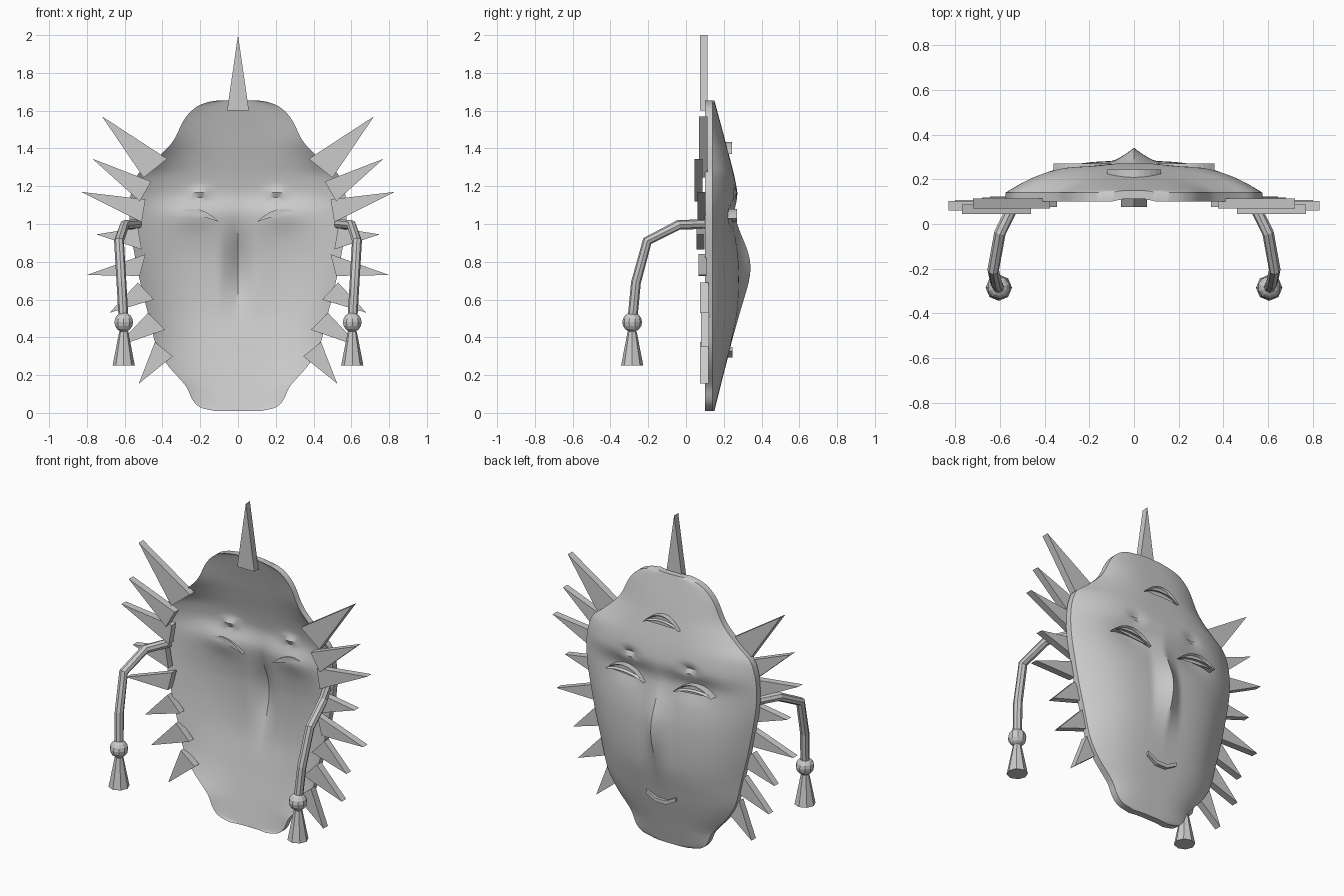
import bpy, bmesh, math
from mathutils import Vector

if "Cube" in bpy.data.objects:
    bpy.data.objects.remove(bpy.data.objects["Cube"])

grey = bpy.data.materials.new("plain grey")
grey.use_nodes = True
COLOUR = (0.6, 0.6, 0.6, 1)
grey.diffuse_color = COLOUR
grey.node_tree.nodes["Principled BSDF"].inputs["Base Color"].default_value = COLOUR


def finish(name, bm, smooth=None):
    """Turn a bmesh into a named object."""
    bmesh.ops.recalc_face_normals(bm, faces=bm.faces)
    mesh = bpy.data.meshes.new(name)
    bm.to_mesh(mesh)
    bm.free()
    mesh.materials.append(grey)
    obj = bpy.data.objects.new(name, mesh)
    bpy.context.collection.objects.link(obj)
    if smooth:
        bpy.ops.object.select_all(action='DESELECT')
        obj.select_set(True)
        bpy.context.view_layer.objects.active = obj
        bpy.ops.object.shade_smooth_by_angle(angle=math.radians(smooth))
    return obj


def curve_at(points, t):
    """Smooth interpolation through (t, value) points."""
    def slope(i):
        a, b = points[max(i - 1, 0)], points[min(i + 1, len(points) - 1)]
        return (b[1] - a[1]) / (b[0] - a[0])
    i = 0
    while i < len(points) - 2 and t > points[i + 1][0]:
        i += 1
    (t0, v0), (t1, v1) = points[i], points[i + 1]
    h = t1 - t0
    s = min(max((t - t0) / h, 0), 1)
    return ((1 + 2 * s) * (1 - s) ** 2 * v0 + s * (1 - s) ** 2 * h * slope(i)
            + s * s * (3 - 2 * s) * v1 + s * s * (s - 1) * h * slope(i + 1))


# Mask: half width and centre depth along the height
WIDTH = [(0.01, 0.12), (0.025, 0.19), (0.06, 0.235), (0.14, 0.275), (0.25, 0.37), (0.35, 0.43),
         (0.5, 0.47), (0.75, 0.53), (1.05, 0.575), (1.25, 0.54), (1.33, 0.45), (1.43, 0.35),
         (1.56, 0.28), (1.62, 0.22), (1.645, 0.16), (1.655, 0.1)]
DEPTH = [(0.01, 0.15), (0.15, 0.185), (0.35, 0.235), (0.55, 0.275), (0.8, 0.28),
         (1.05, 0.25), (1.17, 0.27), (1.45, 0.205), (1.655, 0.15)]


def bump(d, size):
    return math.exp(-(d / size) ** 2)


def mask_y(x, z):
    u = min(abs(x) / curve_at(WIDTH, z), 1)
    y = 0.14 + (curve_at(DEPTH, z) - 0.14) * (1 - u ** 3.2)
    nose = max(0, 1 - abs(x) / 0.1) ** 1.3
    y += 0.06 * nose * bump(z - 0.78, 0.2)
    y -= 0.02 * bump(abs(x) - 0.23, 0.12) * bump(z - 1.05, 0.07)    # eye sockets
    y -= 0.025 * bump(abs(x) - 0.2, 0.05) * bump(z - 1.165, 0.02)   # brow dents
    return y


bm = bmesh.new()
ROWS, COLS = 90, 60
grid = []
for r in range(ROWS + 1):
    z = 0.01 + 1.645 * (1 - math.cos(math.pi * r / ROWS)) / 2
    w = curve_at(WIDTH, z)
    xs = [w * (2 * c / COLS - 1) for c in range(COLS + 1)]
    grid.append([bm.verts.new((x, mask_y(x, z), z)) for x in xs])
for lo, hi in zip(grid, grid[1:]):
    for c in range(COLS):
        bm.faces.new((lo[c], lo[c + 1], hi[c + 1], hi[c]))
# Straight rim backwards and a matching inner skin
shell = bmesh.ops.extrude_face_region(bm, geom=bm.faces[:])
bmesh.ops.translate(bm, vec=(0, -0.04, 0),
                    verts=[v for v in shell["geom"] if isinstance(v, bmesh.types.BMVert)])
finish("mask", bm, 35)


def plate(name, outline, y0, y1, recess=0):
    """Flat shape in x and z, extruded along y, with an optional sunken front."""
    bm = bmesh.new()
    face = bm.faces.new([bm.verts.new((x, y0, z)) for x, z in outline])
    out = bmesh.ops.extrude_face_region(bm, geom=[face], use_keep_orig=True)
    bmesh.ops.translate(bm, vec=(0, y1 - y0, 0),
                        verts=[v for v in out["geom"] if isinstance(v, bmesh.types.BMVert)])
    bmesh.ops.recalc_face_normals(bm, faces=bm.faces)
    if recess:
        front = [f for f in bm.faces if f.normal.y > 0.9]
        bmesh.ops.inset_region(bm, faces=front, thickness=0.008)
        bmesh.ops.translate(bm, vec=(0, -recess, 0), verts=front[0].verts)
    return finish(name, bm)


# Spikes: tip, then the two base corners, thin wedges round the rim
plate("top_spike", [(0, 2), (-0.058, 1.6), (0.058, 1.6)], 0.075, 0.115)
SPIKES = [
    (0.72, 1.57, 0.375, 1.345, 0.50, 1.245, 0.07),
    (0.77, 1.345, 0.46, 1.225, 0.52, 1.12, 0.045),
    (0.83, 1.17, 0.49, 1.13, 0.51, 1.01, 0.06),
    (0.75, 0.945, 0.53, 0.98, 0.51, 0.865, 0.055),
    (0.80, 0.73, 0.49, 0.84, 0.52, 0.725, 0.065),
    (0.68, 0.53, 0.53, 0.69, 0.445, 0.60, 0.075),
    (0.645, 0.35, 0.476, 0.53, 0.386, 0.44, 0.08),
    (0.525, 0.155, 0.44, 0.375, 0.345, 0.30, 0.075)]
for side, s in (("left", 1), ("right", -1)):
    for i, (tx, tz, ax, az, bx, bz, y) in enumerate(SPIKES):
        plate(f"{side}_spike_{i + 1}", [(s * tx, tz), (s * ax, az), (s * bx, bz)], y, y + 0.043)


def crescent(cx, cz, half, rise, thick, tilt, n=10):
    """Arched outline, thickest in the middle."""
    ts = [2 * i / n - 1 for i in range(n + 1)]
    arch = [(t, rise * (1 - t * t)) for t in ts]
    low = [(t, (rise - thick) * (1 - t * t)) for t in ts[1:-1]]
    return [(cx + half * t, cz + h + tilt * t) for t, h in arch + low[::-1]]


# Eyes and forehead mark
for side, s in (("left", 1), ("right", -1)):
    plate(f"{side}_eye", crescent(s * 0.23, 1.02, 0.13, 0.06, 0.037, s * 0.01), 0.185, 0.27, 0.015)
plate("forehead_mark", crescent(0, 1.37, 0.12, 0.065, 0.035, 0), 0.2, 0.243, 0.01)

# Mouth: a shallow bent bar
top = [(-0.1, 0.35), (-0.035, 0.315), (0.035, 0.315), (0.1, 0.35)]
plate("mouth", top + [(x, z - 0.023) for x, z in top[::-1]], 0.2, 0.245)


def tube(name, path, radius, sides=8):
    """Round bar along a path of points."""
    bm = bmesh.new()
    pts = [Vector(p) for p in path]
    rings = []
    for i, p in enumerate(pts):
        d = (pts[min(i + 1, len(pts) - 1)] - pts[max(i - 1, 0)]).normalized()
        a = d.cross(Vector((1, 0, 0))).normalized()
        b = d.cross(a)
        angles = [2 * math.pi * k / sides for k in range(sides)]
        rings.append([bm.verts.new(p + radius * (a * math.cos(t) + b * math.sin(t)))
                      for t in angles])
    for lo, hi in zip(rings, rings[1:]):
        for k in range(sides):
            j = (k + 1) % sides
            bm.faces.new((lo[k], lo[j], hi[j], hi[k]))
    bm.faces.new(rings[0])
    bm.faces.new(rings[-1])
    return finish(name, bm)


# Hanging cords with bead and tassel
for side, s in (("left", 1), ("right", -1)):
    path = [(0.53, 0.1, 1.0), (0.60, -0.04, 0.995), (0.63, -0.205, 0.91),
            (0.617, -0.265, 0.69), (0.605, -0.285, 0.48)]
    tube(f"{side}_cord", [(s * x, y, z) for x, y, z in path], 0.026)
    end = Vector((s * 0.605, -0.285, 0.48))
    bm = bmesh.new()
    bmesh.ops.create_uvsphere(bm, u_segments=10, v_segments=8, radius=0.052)
    bmesh.ops.translate(bm, vec=end, verts=bm.verts)
    finish(f"{side}_bead", bm)
    bm = bmesh.new()
    bmesh.ops.create_cone(bm, cap_ends=True, segments=8, radius1=0.059, radius2=0.024, depth=0.18)
    bmesh.ops.translate(bm, vec=end - Vector((0, 0, 0.14)), verts=bm.verts)
    finish(f"{side}_tassel", bm)
